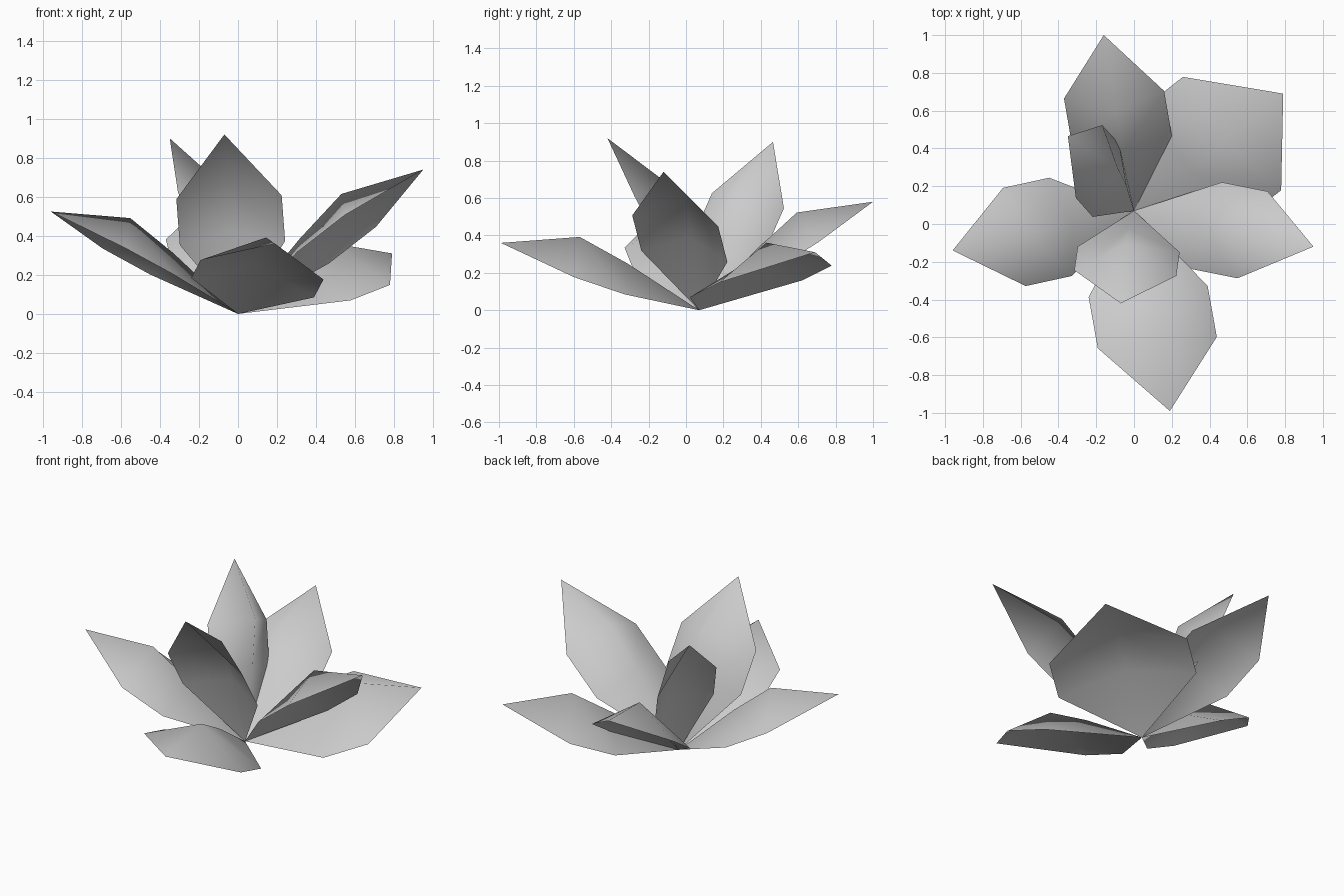
import bpy
from mathutils import Vector

cube = bpy.data.objects.get("Cube")
if cube:
    bpy.data.objects.remove(cube, do_unlink=True)

# Single matte grey
grey = bpy.data.materials.new("petal_grey")
grey.use_nodes = True
colour = (0.6, 0.6, 0.6, 1)
grey.diffuse_color = colour
grey.node_tree.nodes["Principled BSDF"].inputs["Base Color"].default_value = colour

BASE = Vector((0, 0.07, 0))
# Rows across a petal: fraction of its length, height of the raised rib
ROWS = ((0.40, 0.115), (0.655, 0.167))


def petal(name, tip, across):
    """Folded leaf-shaped sheet: base point, two rows of three, tip point."""
    tip, across = Vector(tip), Vector(across)
    up = across.cross(tip).normalized()
    if up.z < 0:
        up, across = -up, -across
    verts = [BASE]
    for along, rib in ROWS:
        middle = BASE + tip * along
        verts += [middle - across / 2 - up * 0.01,
                  middle + up * rib,
                  middle + across / 2 - up * 0.01]
    verts.append(BASE + tip)
    faces = []
    for i in (1, 2):
        faces += [(0, i + 1, i), (i, i + 1, i + 4, i + 3), (i + 3, i + 4, 7)]
    # Wind every face so that it looks to the inside of the flower
    faces = [f if (verts[f[1]] - verts[f[0]]).cross(verts[f[2]] - verts[f[0]]).dot(up) > 0
             else f[::-1] for f in faces]
    mesh = bpy.data.meshes.new(name)
    mesh.from_pydata([tuple(v) for v in verts], [], faces)
    mesh.materials.append(grey)
    mesh.shade_smooth()
    obj = bpy.data.objects.new(name, mesh)
    bpy.context.collection.objects.link(obj)


# Low outer petals
petal("front_petal", (0.19, -1.06, 0.36), (0.63, 0.06, -0.10))
petal("right_petal", (-0.96, -0.21, 0.525), (0.12, -0.52, 0))
petal("back_petal", (-0.16, 0.93, 0.58), (0.53, 0.04, -0.02))
petal("back_left_petal", (0.79, 0.62, 0.31), (0.52, -0.60, -0.09))

# Raised inner petals
petal("left_petal", (0.95, -0.19, 0.74), (0.16, 0.46, -0.06))
petal("inner_front_petal", (-0.07, -0.49, 0.92), (0.54, -0.03, 0.02))
petal("inner_back_petal", (-0.35, 0.395, 0.90), (0.14, 0.385, -0.08))
